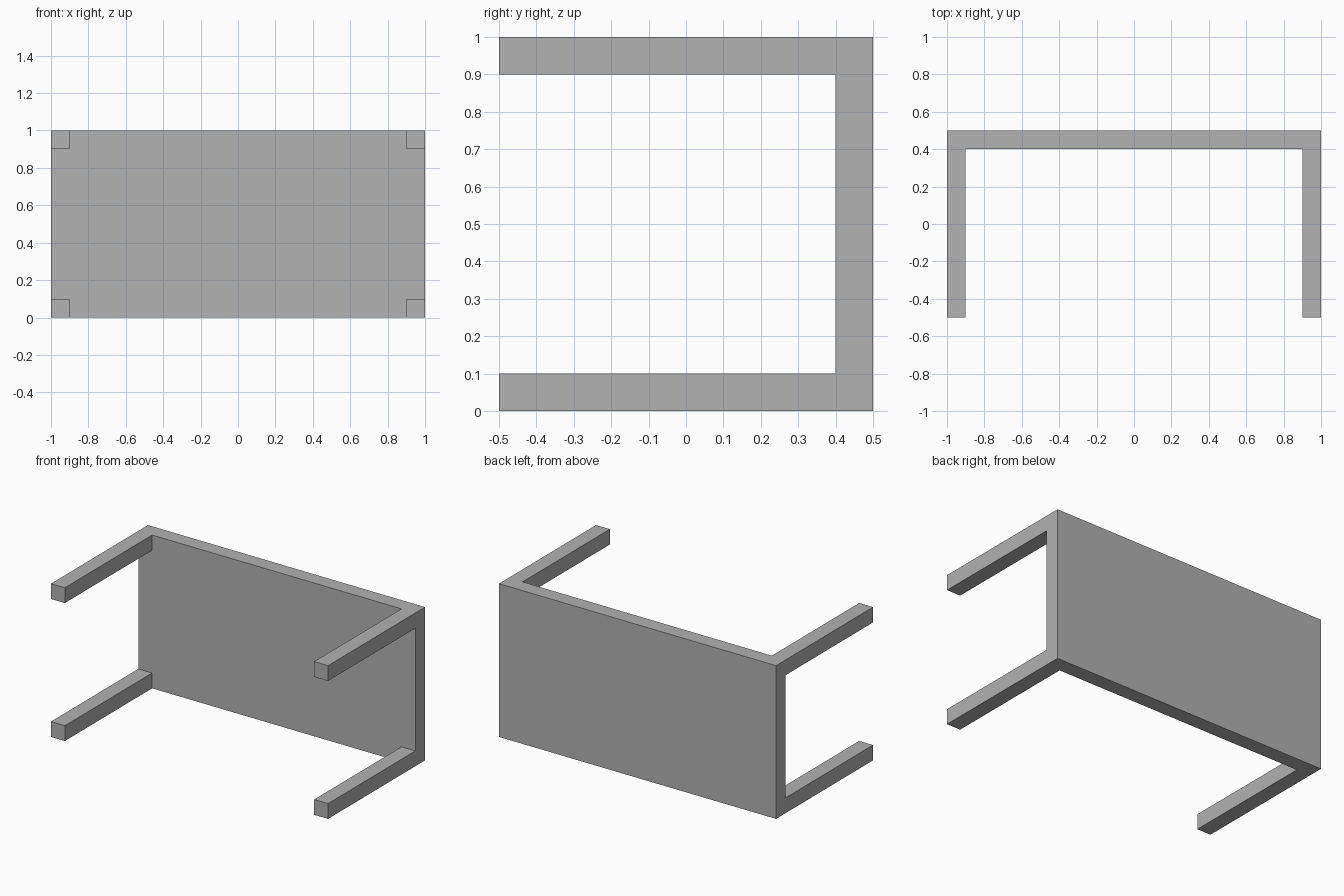
import bpy
import bmesh
from mathutils import Matrix, Vector

cube = bpy.data.objects.get("Cube")
if cube:
    bpy.data.objects.remove(cube, do_unlink=True)

LENGTH, HEIGHT, DEPTH = 2.0, 1.0, 1.0
THICK = 0.1  # tabletop thickness and leg width

# Single grey material
grey = bpy.data.materials.new("plain_grey")
grey.use_nodes = True
colour = (0.445, 0.445, 0.445, 1.0)
grey.diffuse_color = colour
grey.node_tree.nodes["Principled BSDF"].inputs["Base Color"].default_value = colour

# Tabletop: upright slab at the back
bm = bmesh.new()
slab_centre = Vector((0, (DEPTH - THICK) / 2, HEIGHT / 2))
bmesh.ops.create_cube(
    bm, size=1.0,
    matrix=Matrix.Translation(slab_centre) @ Matrix.Diagonal((LENGTH, THICK, HEIGHT, 1)))

# Cut the slab along the inner edges of the legs
inner_x = LENGTH / 2 - THICK
cuts = [((x, 0, 0), (1, 0, 0)) for x in (-inner_x, inner_x)]
cuts += [((0, 0, z), (0, 0, 1)) for z in (THICK, HEIGHT - THICK)]
for point, normal in cuts:
    bmesh.ops.bisect_plane(
        bm, geom=bm.verts[:] + bm.edges[:] + bm.faces[:],
        plane_co=point, plane_no=normal)

# Legs: extrude the four corner faces forward
bm.normal_update()
corners = []
for face in bm.faces:
    c = face.calc_center_median()
    if face.normal.y < -0.5 and abs(c.x) > inner_x and abs(c.z - HEIGHT / 2) > HEIGHT / 2 - THICK:
        corners.append(face)
result = bmesh.ops.extrude_discrete_faces(bm, faces=corners)
for face in result["faces"]:
    bmesh.ops.translate(bm, verts=face.verts, vec=(0, THICK - DEPTH, 0))
bmesh.ops.recalc_face_normals(bm, faces=bm.faces[:])

mesh = bpy.data.meshes.new("tabletop_with_legs")
bm.to_mesh(mesh)
bm.free()
mesh.materials.append(grey)
table = bpy.data.objects.new("tabletop_with_legs", mesh)
bpy.context.collection.objects.link(table)
